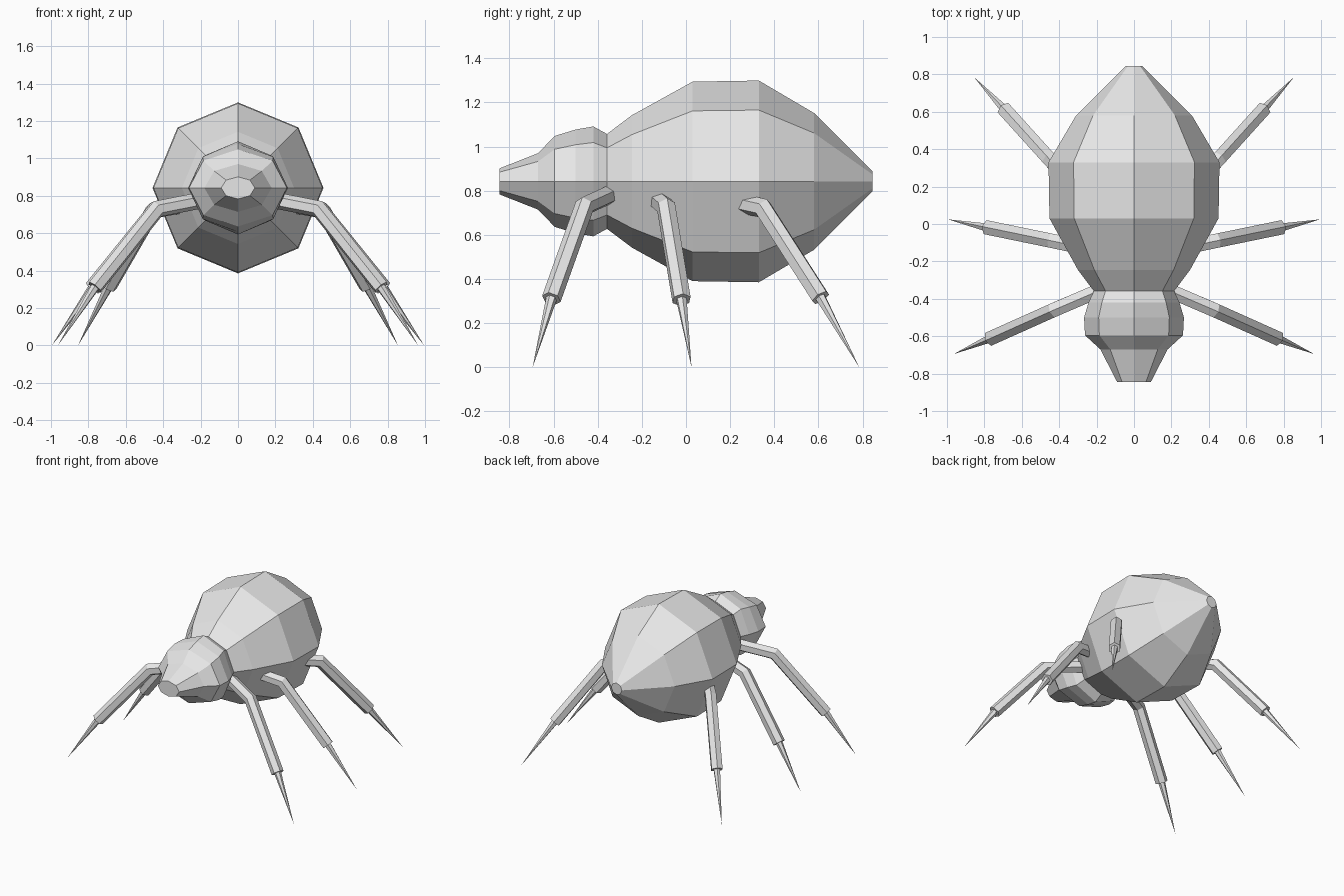
import bpy, bmesh, math
from mathutils import Vector

if "Cube" in bpy.data.objects:
    bpy.data.objects.remove(bpy.data.objects["Cube"])

grey = bpy.data.materials.new("plain_grey")
grey.diffuse_color = (0.8, 0.8, 0.8, 1)
grey.use_nodes = True
grey.node_tree.nodes["Principled BSDF"].inputs["Base Color"].default_value = grey.diffuse_color


def loft(name, rings, cap_start=True, cap_end=True):
    """Skin a list of point rings; a ring of one point closes to a tip."""
    bm = bmesh.new()
    loops = [[bm.verts.new(p) for p in ring] for ring in rings]
    for a, b in zip(loops, loops[1:]):
        n = len(a)
        for i in range(n):
            j = (i + 1) % n
            if len(b) == 1:
                bm.faces.new((a[i], a[j], b[0]))
            else:
                bm.faces.new((a[i], a[j], b[j], b[i]))
    if cap_start:
        bm.faces.new(loops[0][::-1])
    if cap_end and len(loops[-1]) > 2:
        bm.faces.new(loops[-1])
    bmesh.ops.recalc_face_normals(bm, faces=bm.faces)
    mesh = bpy.data.meshes.new(name)
    bm.to_mesh(mesh)
    bm.free()
    mesh.materials.append(grey)
    obj = bpy.data.objects.new(name, mesh)
    bpy.context.collection.objects.link(obj)
    return obj


def body_ring(y, rx, rz, z=0.842):
    angles = [math.tau * i / 8 for i in range(8)]
    return [(rx * math.sin(a), y, z + rz * math.cos(a)) for a in angles]


def leg_ring(center, side, up, radius, stretch=1.0):
    angles = [math.tau * i / 6 for i in range(6)]
    return [center + side * radius * math.sin(a) + up * radius * stretch * math.cos(a)
            for a in angles]


# Abdomen: (y, radius)
abdomen = [(-0.358, 0.215), (-0.245, 0.30), (0.03, 0.452), (0.33, 0.457),
           (0.58, 0.31), (0.845, 0.045)]
loft("abdomen", [body_ring(y, r, r) for y, r in abdomen], cap_start=False)

# Head and snout: (y, half width, half height)
head = [(-0.845, 0.09, 0.059), (-0.67, 0.18, 0.128), (-0.595, 0.262, 0.206),
        (-0.50, 0.267, 0.235), (-0.42, 0.243, 0.249), (-0.358, 0.215, 0.215)]
loft("head", [body_ring(*h) for h in head], cap_end=False)

# Legs: hip, knee, ankle, tip on the +x side, mirrored to the other side
legs = {
    "front": [(0.15, -0.34, 0.785), (0.43, -0.46, 0.73), (0.765, -0.61, 0.31), (0.963, -0.695, 0.0)],
    "middle": [(0.25, -0.13, 0.76), (0.44, -0.09, 0.725), (0.78, -0.02, 0.305), (0.995, 0.025, 0.0)],
    "back": [(0.33, 0.215, 0.75), (0.455, 0.35, 0.72), (0.69, 0.61, 0.315), (0.855, 0.785, 0.0)],
}
for part, points in legs.items():
    for label, sign in (("right", 1), ("left", -1)):
        hip, knee, ankle, tip = [Vector((x * sign, y, z)) for x, y, z in points]
        d1, d2 = (knee - hip).normalized(), (ankle - knee).normalized()
        d3 = (tip - ankle).normalized()
        side = d2.cross(Vector((0, 0, 1))).normalized()
        mid = (d1 + d2).normalized()
        r = 0.044
        # Bent hexagonal limb with a mitred knee
        loft(f"{part}_leg_{label}", [
            leg_ring(hip, side, side.cross(d1).normalized(), r),
            leg_ring(knee, side, side.cross(mid).normalized(), r, 1 / mid.dot(d1)),
            leg_ring(ankle, side, side.cross(d2).normalized(), r)])
        # Pointed claw
        loft(f"{part}_claw_{label}", [
            leg_ring(ankle - d3 * 0.02, side, side.cross(d3).normalized(), 0.026), [tip]])
